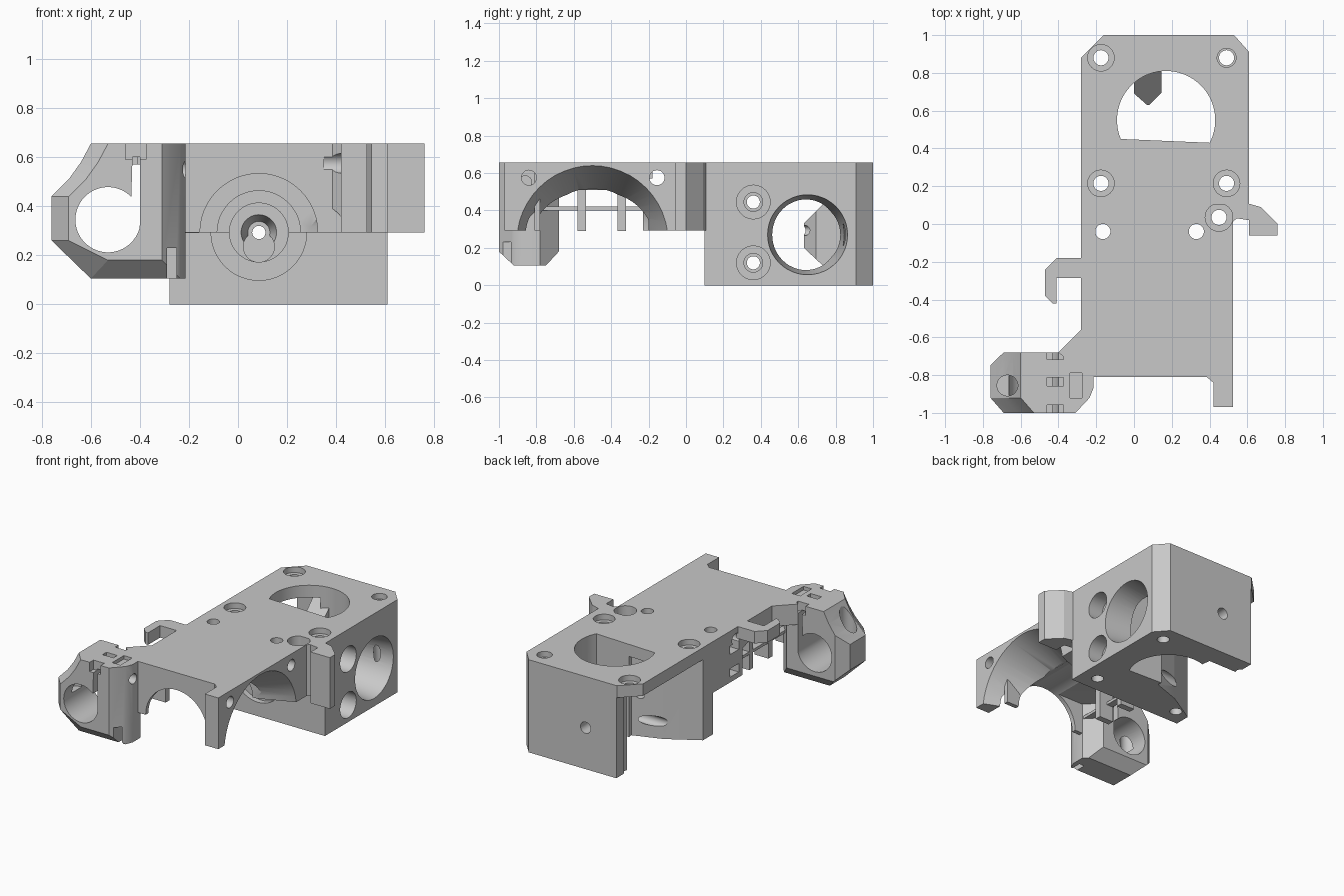
import bpy, bmesh, math
from mathutils import Vector

cube = bpy.data.objects.get("Cube")
if cube:
    bpy.data.objects.remove(cube, do_unlink=True)

shade = .58
grey = bpy.data.materials.new("plain grey")
grey.use_nodes = True
grey.diffuse_color = (shade, shade, shade, 1)
grey.node_tree.nodes["Principled BSDF"].inputs["Base Color"].default_value = (shade, shade, shade, 1)

# Shared levels
BOTTOM, SHELF, TOP = 0, .293, .655
LEFT, RIGHT, FRONT, BACK = -.28, .61, -1, 1
BORE_X = .085
BELOW, ABOVE = -.1, .8

PLACE = {
    "x": lambda u, v, w: Vector((w, u, v)),
    "y": lambda u, v, w: Vector((u, w, v)),
    "z": lambda u, v, w: Vector((u, v, w)),
}


def arc(u, v, radius, start=0, sweep=2 * math.pi, count=48):
    """Points along part of a circle; a full turn leaves out the repeated end."""
    angles = [start + sweep * i / count for i in range(count)]
    return [(u + radius * math.cos(t), v + radius * math.sin(t)) for t in angles]


def rect(u, v, width, height):
    """Rectangle given by its centre and size."""
    return [(u + a * width / 2, v + b * height / 2) for a, b in ((-1, -1), (1, -1), (1, 1), (-1, 1))]


def prism(name, axis, low, high, points, far_points=None):
    """Extrude a profile along an axis; far_points gives a tapered end."""
    bm = bmesh.new()
    place = PLACE[axis]
    near = [bm.verts.new(place(u, v, low)) for u, v in points]
    far = [bm.verts.new(place(u, v, high)) for u, v in (far_points or points)]
    bm.faces.new(near)
    bm.faces.new(far)
    for i in range(len(near)):
        j = (i + 1) % len(near)
        bm.faces.new((near[i], near[j], far[j], far[i]))
    bmesh.ops.recalc_face_normals(bm, faces=bm.faces)
    mesh = bpy.data.meshes.new(name)
    bm.to_mesh(mesh)
    bm.free()
    mesh.materials.append(grey)
    obj = bpy.data.objects.new(name, mesh)
    bpy.context.collection.objects.link(obj)
    return obj


def combine(obj, operation, axis, low, high, points, far_points=None):
    """Apply a boolean with a temporary prism."""
    tool = prism("cutter", axis, low, high, points, far_points)
    tool.hide_render = True
    modifier = obj.modifiers.new("boolean", "BOOLEAN")
    modifier.operation, modifier.solver, modifier.object = operation, "EXACT", tool
    bpy.context.view_layer.objects.active = obj
    bpy.ops.object.modifier_apply(modifier=modifier.name)
    bpy.data.objects.remove(tool, do_unlink=True)


def cut(obj, axis, low, high, points, far_points=None):
    combine(obj, "DIFFERENCE", axis, low, high, points, far_points)


def drill(obj, axis, low, high, u, v, radius, far_radius=None):
    """Cut a round hole, tapered when far_radius is given."""
    cut(obj, axis, low, high, arc(u, v, radius), arc(u, v, far_radius or radius))


# Rear housing block with chamfered back corners
block = prism("rear_block", "z", BOTTOM, TOP, [
    (LEFT, .1), (RIGHT, .1), (RIGHT, .91), (.53, BACK), (-.16, BACK), (LEFT, .88)])
# Vertical well, flat on its front side
dip = math.asin(.12 / .26)
cut(block, "z", BELOW, ABOVE, arc(.17, .55, .26, -dip, math.pi + 2 * dip))
# Side port, tapered inward
drill(block, "x", .3, RIGHT + .01, .65, .27, .175, .215)
drill(block, "x", .1, .32, .65, .27, .175)
# Open left bay under a thin roof, curving round the front left screw
cut(block, "z", BELOW, .57, [
    (-.4, 1.1), (-.155, 1.1), (-.155, .86), (.08, .86), (.14, .41),
    (-.06, .34), (LEFT, .21), (-.4, .13)])
# Counterbored side screws
for z in (.445, .12):
    drill(block, "x", .5, .7, .36, z, .09)
    drill(block, "x", .44, .51, .36, z, .05)
    drill(block, "x", -.4, .45, .36, z, .035)
# Vertical screws with counterbores
for x in (-.175, .49):
    for y in (.215, .88):
        head = .05 if x > BORE_X and y > .5 else .07
        drill(block, "z", BELOW, ABOVE, x, y, .04)
        drill(block, "z", TOP - .04, ABOVE, x, y, head)
# Stepped front bore, keyhole and back screw
for radius, depth in ((.195, .14), (.12, .2), (.027, 1.1)):
    drill(block, "y", 0, depth, BORE_X, SHELF, radius)
drill(block, "y", .19, .3, BORE_X, SHELF, .075, .045)
drill(block, "y", 0, .3, BORE_X, .235, .063)
drill(block, "y", .9, 1.1, BORE_X, SHELF, .04)

# Pointed rib on the back wall, drilled for the screw
rib = prism("inner_rib", "x", 0, .145, [
    (.9, .6), (.63, .33), (.63, .2), (.78, .06), (.9, BOTTOM)])
combine(rib, "INTERSECT", "z", BELOW, ABOVE, [(-.01, BACK), (-.01, .7), (.075, .625), (.15, .7), (.15, BACK)])
drill(rib, "y", .5, 1.1, BORE_X, SHELF, .027)

# Front carriage body with front leg
body = prism("front_body", "z", SHELF, TOP, [
    (LEFT, .1), (LEFT, -.56), (-.4, -.68), (-.24, -.81), (.385, -.81),
    (.42, -.84), (.42, -.97), (.525, -.97), (.525, .1)])
# Tapered round side opening and the inner bay
drill(body, "x", .22, .526, -.5, .235, .28, .405)
cut(body, "x", -.5, .23, [(-.78, .1), (-.23, .1), (-.23, .48), (-.32, .51), (-.78, .51)])
# Front wall kept closed beside the arch
combine(body, "UNION", "y", -.81, -.78, rect(.36, .45, .12, 2 * (.45 - SHELF)))
# Front arch and stepped bore
for low, high, radius in ((FRONT, -.2, .24), (-.3, 0, .17), (-.1, .2, .12)):
    drill(body, "y", low, high, BORE_X, SHELF, radius)
# Side screws and vertical screws
for y, depth in ((-.84, .35), (-.155, -.4)):
    drill(body, "x", depth, .6, y, .575, .04)
for x, y in ((-.165, -.04), (.33, -.04), (.45, .035)):
    drill(body, "z", .2, ABOVE, x, y, .04)
drill(body, "z", .5, ABOVE, .45, .035, .073)
# Left wall slots
for z in (.36, .52):
    cut(body, "x", -.4, -.18, rect(-.14, z, .1, .06))

# Ladder bars in the left window
for y in (-.557, -.343):
    prism("window_bar", "x", -.27, -.16, rect(y, .405, .044, .23))
prism("window_crossbar", "x", -.27, -.22, rect(-.5, .41, .57, .02))

# Right clip
prism("right_clip", "z", SHELF, TOP, [
    (.52, .11), (.52, .01), (.545, .03), (RIGHT, .02), (RIGHT, -.06),
    (.76, -.06), (.76, 0), (.67, .09), (.6, .11)])

# Left cable hook
prism("left_hook", "z", .57, TOP, [
    (-.27, -.18), (-.41, -.18), (-.47, -.24), (-.47, -.38), (-.43, -.42),
    (-.41, -.42), (-.41, -.285), (-.27, -.285)])

# Rod clamp: extruded profile with a tapered front, trimmed by two more profiles
outer = [(-.6, TOP), (-.64, .58), (-.69, .51), (-.76, .44), (-.76, .26),
         (-.6, .105), (-.2, .105), (-.2, TOP)]
inner = [(u + .07 if u < LEFT else u, max(v, .18)) for u, v in outer]
clamp = prism("rod_clamp", "y", -.92, -.68, outer)
combine(clamp, "UNION", "y", FRONT, -.92, inner, outer)
combine(clamp, "INTERSECT", "z", BOTTOM, ABOVE, [
    (-.8, -1.1), (-.8, -.785), (-.69, -.68), (-.31, -.68), (-.215, -.78),
    (-.215, -.87), (-.235, -.92), (-.31, FRONT), (-.31, -1.1)])
combine(clamp, "INTERSECT", "x", -1, 0, [
    (-1.1, .7), (-1.1, .05), (-.8, .05), (-.68, .18), (-.68, .7)])
# Rod bore flattened on one side, with its relief slit
cut(clamp, "y", -1.1, -.5, [(min(u, -.4), v) for u, v in arc(-.53, .345, .133, count=46)])
cut(clamp, "y", -1.1, -.5, [(-.46, .42), (-.4, .32), (-.4, .6), (-.43, .6), (-.435, .44)])
# Top tie slots, angled screw hole, side notches
for y in (-.98, -.835, -.695):
    cut(clamp, "z", .59, ABOVE, rect(-.417, y, .085, .044))
drill(clamp, "z", .35, ABOVE, -.67, -.855, .055)
cut(clamp, "z", .63, ABOVE, rect(-.307, -.855, .065, .13))
cut(clamp, "z", BOTTOM, .23, rect(-.27, -.95, .04, .2))
drill(clamp, "x", -.27, 0, -.86, .55, .035)

# Smooth the round walls, keep the corners crisp
bpy.ops.object.select_all(action="DESELECT")
for obj in (block, body, clamp):
    obj.select_set(True)
bpy.context.view_layer.objects.active = block
bpy.ops.object.shade_smooth_by_angle(angle=math.radians(25))
